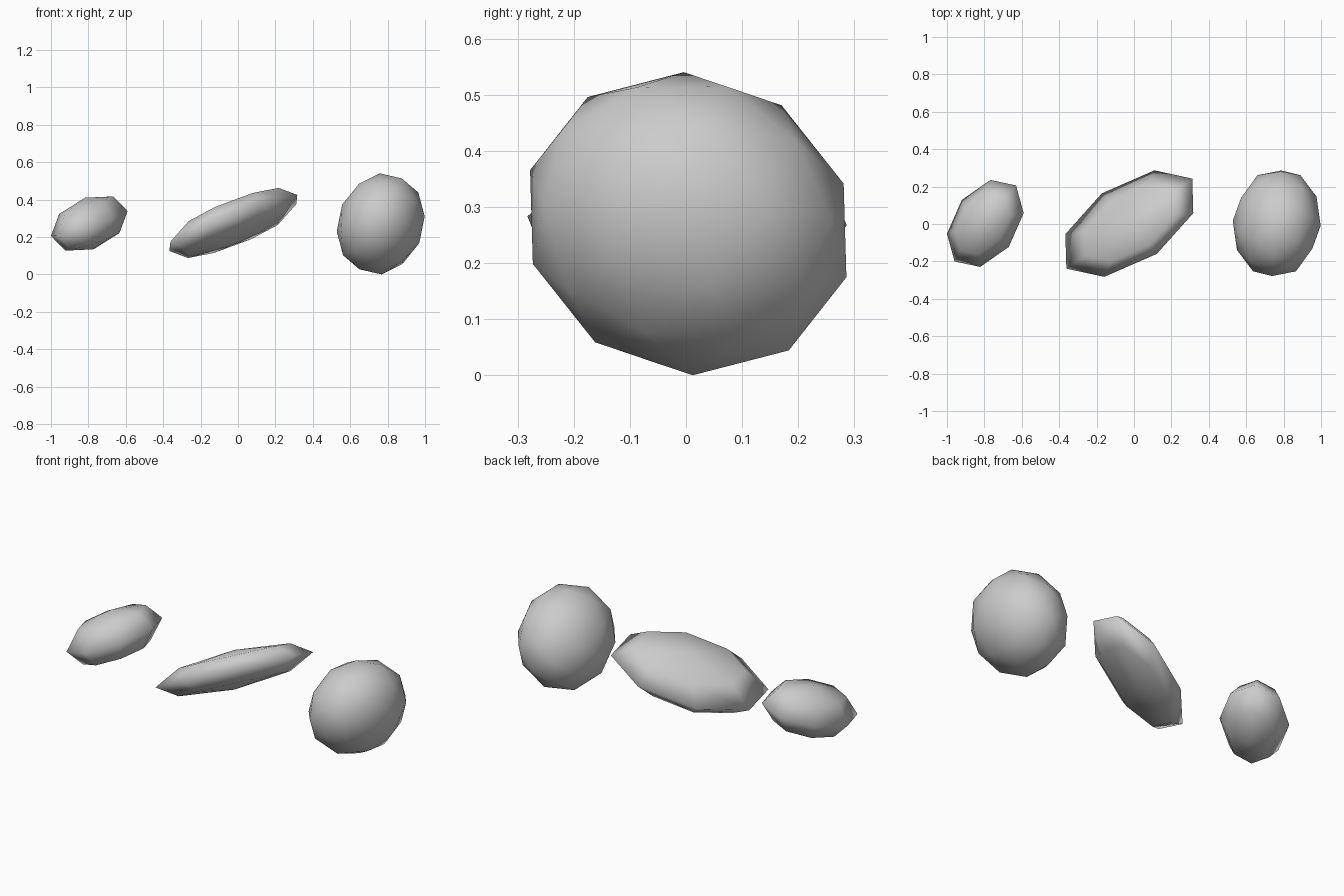
import bpy, bmesh, math
from mathutils import Matrix, Vector

if "Cube" in bpy.data.objects:
    bpy.data.objects.remove(bpy.data.objects["Cube"])


def rock(name, centre, e1, e2, e3, kind):
    """Low-poly sphere whose local axes are stretched and tilted to e1, e2, e3."""
    bm = bmesh.new()
    if kind == "uv":
        bmesh.ops.create_uvsphere(bm, u_segments=8, v_segments=4, radius=1)
    else:
        bmesh.ops.create_icosphere(bm, subdivisions=2, radius=1)
        # turn the icosphere so its two-fold axes lie along x, y, z
        s, c = math.sin(math.radians(31.717)), math.cos(math.radians(31.717))
        turn = Matrix(((s, 0, c), (c, 0, -s), (0, 1, 0)))
        for v in bm.verts:
            v.co = turn @ v.co
    shape = Matrix((e1, e2, e3)).transposed()
    for v in bm.verts:
        v.co = shape @ v.co
    bmesh.ops.recalc_face_normals(bm, faces=bm.faces)
    for f in bm.faces:
        f.smooth = True
    mesh = bpy.data.meshes.new(name)
    bm.to_mesh(mesh)
    bm.free()
    ob = bpy.data.objects.new(name, mesh)
    ob.location = Vector(centre)
    bpy.context.collection.objects.link(ob)
    return ob


# small leaning stone on the left
rock("small_stone", (-0.795, 0.003, 0.272),
     (0.205, 0.055, 0.066), (0.0275, 0.2325, 0.026), (-0.0225, 0.0, 0.138), "uv")
# long flat slab in the middle
rock("flat_stone", (-0.025, 0.002, 0.275),
     (0.342, 0.056, 0.150), (0.134, 0.2845, -0.008), (0.0, 0.0, 0.115), "uv")
# round boulder on the right
rock("round_stone", (0.763, 0.004, 0.27),
     (0.2125, 0.143, 0.028), (-0.103, 0.257, -0.032), (-0.005, -0.008, 0.27), "ico")
